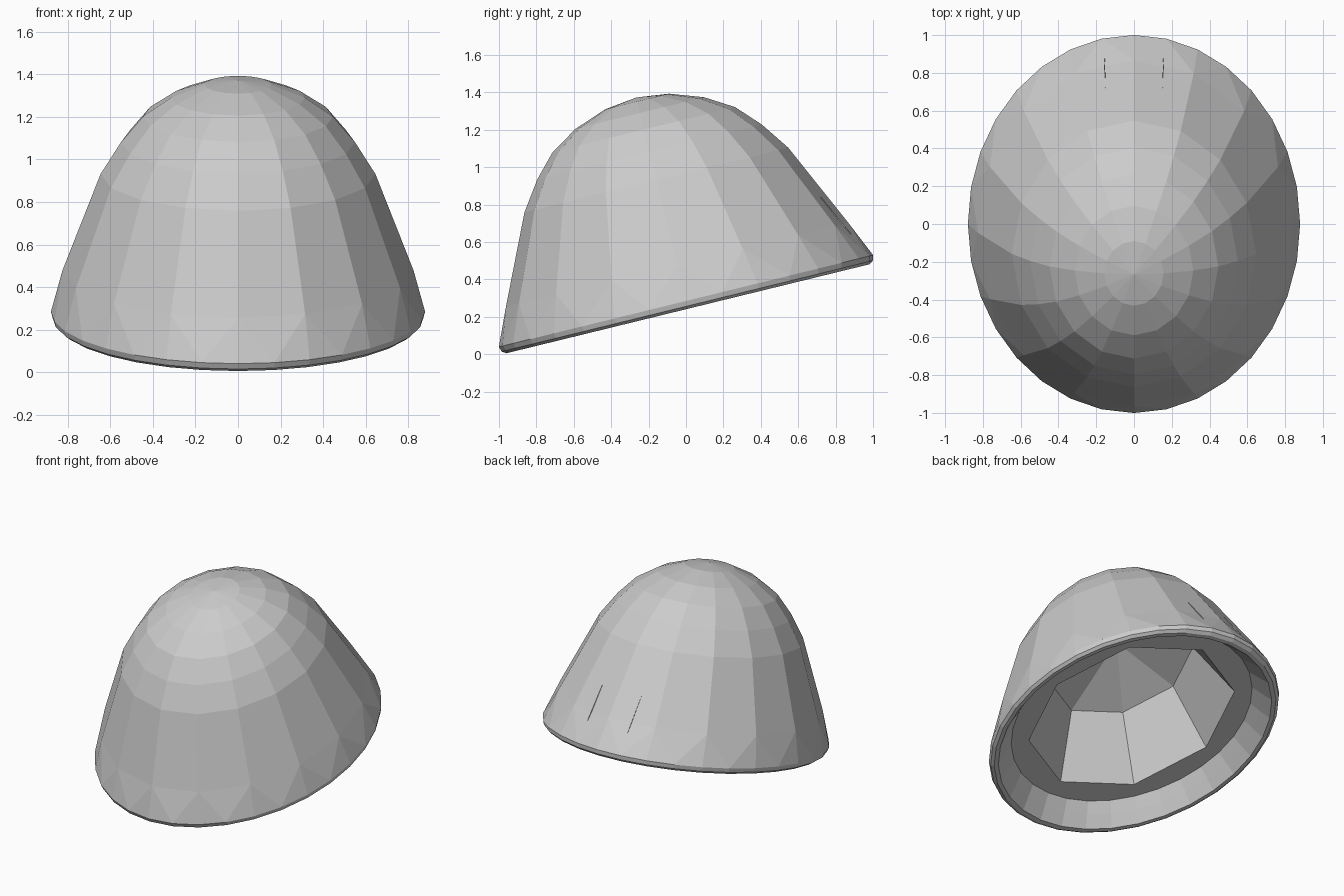
import bpy, bmesh, math
from mathutils import Matrix, Vector
from mathutils.bvhtree import BVHTree

cube = bpy.data.objects.get("Cube")
if cube:
    bpy.data.objects.remove(cube)

GREY = (0.6, 0.6, 0.6, 1.0)
mat = bpy.data.materials.new("light grey")
mat.diffuse_color = GREY
mat.use_nodes = True
mat.node_tree.nodes["Principled BSDF"].inputs["Base Color"].default_value = GREY

# The whole cap leans forward: built upright, then tilted about x
TILT = Matrix.Translation((0, 0, 0.285)) @ Matrix.Rotation(math.radians(13.77), 4, 'X')


def ring(bm, n, radius, height, squash):
    """Oval loop of n vertices, starting at the front centre."""
    return [bm.verts.new((squash * radius * math.sin(2 * math.pi * i / n),
                          -radius * math.cos(2 * math.pi * i / n), height))
            for i in range(n)]


def bridge(bm, a, b):
    n = len(a)
    for i in range(n):
        j = (i + 1) % n
        bm.faces.new((a[i], a[j], b[j], b[i]))


def cap(bm, loop, height):
    """Close a loop with a fan of triangles to a centre point."""
    tip = bm.verts.new((0, 0, height))
    for i, v in enumerate(loop):
        bm.faces.new((v, loop[(i + 1) % len(loop)], tip))


def finish(bm, name):
    bmesh.ops.recalc_face_normals(bm, faces=bm.faces)
    mesh = bpy.data.meshes.new(name)
    bm.to_mesh(mesh)
    mesh.materials.append(mat)
    obj = bpy.data.objects.new(name, mesh)
    bpy.context.collection.objects.link(obj)


bm = bmesh.new()

# Dome: sixteen-sided rings (radius, height, width ratio) closed by a fan
DOME = [(0.942, 0.20, 0.876), (0.726, 0.666, 0.89), (0.618, 0.82, 0.89),
        (0.502, 0.944, 0.89), (0.353, 1.035, 0.89), (0.176, 1.098, 0.89)]
dome = [ring(bm, 16, *p) for p in DOME]
for a, b in zip(dome, dome[1:]):
    bridge(bm, a, b)
cap(bm, dome[-1], 1.12)

# Brim: thirty-two-sided lip, rounded under, then an inner wall up to the ledge
BRIM = [(1.03, 0.0), (1.022, -0.028), (1.0, -0.043), (0.97, -0.043),
        (0.91, 0.03), (0.855, 0.10)]
brim = [ring(bm, 32, r, h, 0.854) for r, h in BRIM]
for a, b in zip(brim, brim[1:]):
    bridge(bm, a, b)

# Zigzag of triangles joining the lip to the dome
lip, low = brim[0], dome[0]
for i in range(16):
    k = 2 * i
    bm.faces.new((low[i], lip[k], lip[k + 1]))
    bm.faces.new((low[i], lip[k + 1], low[(i + 1) % 16]))
    bm.faces.new((low[(i + 1) % 16], lip[k + 1], lip[(k + 2) % 32]))

# Eight-sided hollow: sloping walls and a fan ceiling
mouth = ring(bm, 8, 0.73, 0.10, 0.854)
crease = ring(bm, 8, 0.51, 0.54, 0.854)
bridge(bm, mouth, crease)
cap(bm, crease, 0.73)

# Flat ledge between the inner wall and the mouth of the hollow
ledge = brim[-1]
for i in range(8):
    k, nxt = 4 * i, mouth[(i + 1) % 8]
    for j in (0, 1):
        bm.faces.new((mouth[i], ledge[k + j], ledge[k + j + 1]))
        bm.faces.new((nxt, ledge[k + j + 2], ledge[(k + j + 3) % 32]))
    bm.faces.new((mouth[i], ledge[k + 2], nxt))

bmesh.ops.transform(bm, matrix=TILT, verts=bm.verts)
bmesh.ops.recalc_face_normals(bm, faces=bm.faces)
tree = BVHTree.FromBMesh(bm)
finish(bm, "cap_shell")

# Two hairline seams lying on the back slope
for side, name in ((1, "left_back_seam"), (-1, "right_back_seam")):
    bm = bmesh.new()
    corners = []
    for x, y in ((0.150, 0.72), (0.154, 0.72), (0.159, 0.88), (0.155, 0.88)):
        hit, normal, _, _ = tree.ray_cast(Vector((side * x, y, 3)), Vector((0, 0, -1)))
        corners.append((hit + normal * 0.003, hit - normal * 0.003))
    top = [bm.verts.new(c[0]) for c in corners]
    base = [bm.verts.new(c[1]) for c in corners]
    bm.faces.new(top)
    bm.faces.new(base)
    bridge(bm, top, base)
    finish(bm, name)
